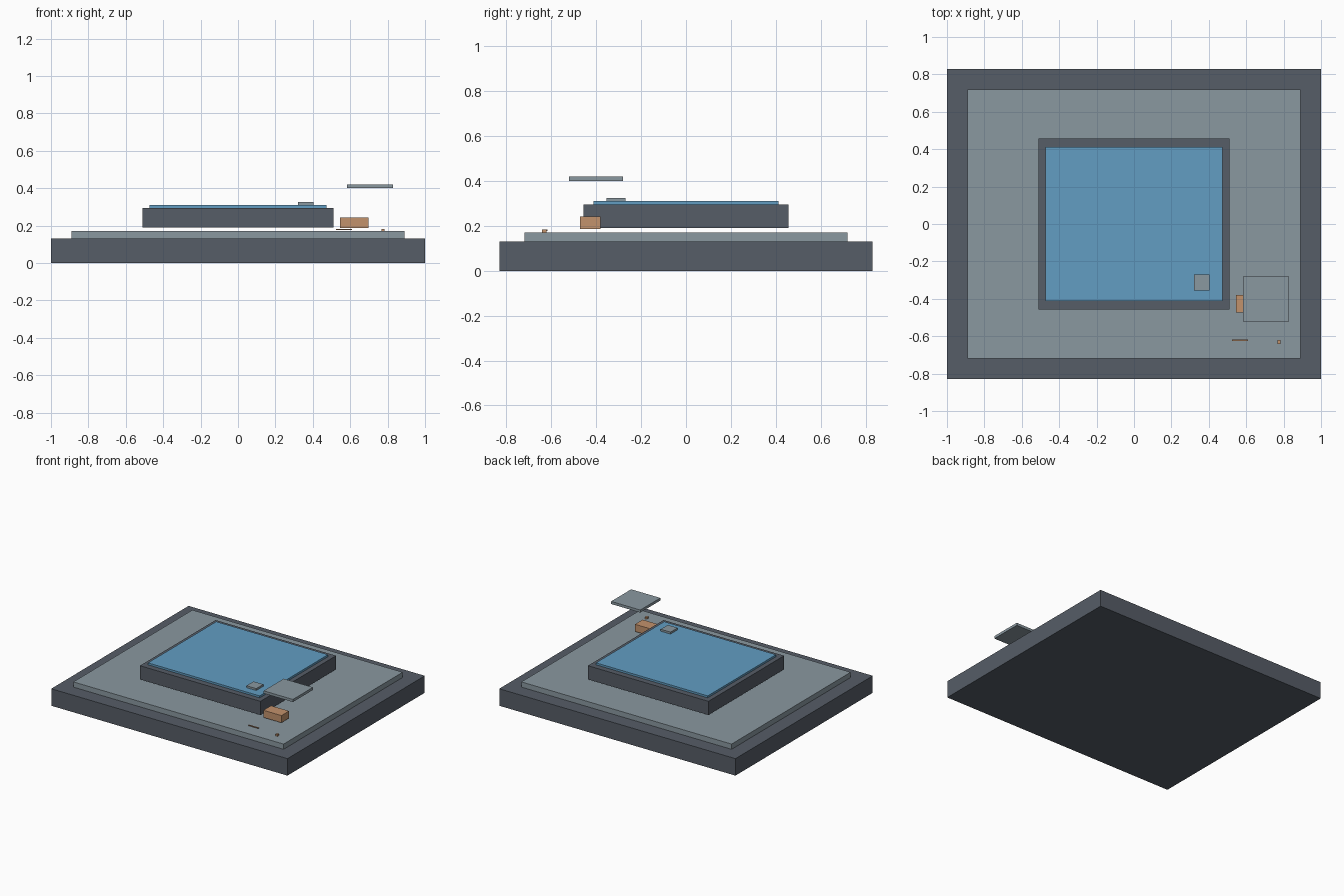
import bpy

cube = bpy.data.objects.get("Cube")
if cube:
    bpy.data.objects.remove(cube, do_unlink=True)


def to_linear(c):
    return c / 12.92 if c <= 0.04045 else ((c + 0.055) / 1.055) ** 2.4


def make_material(name, r, g, b):
    colour = [to_linear(v / 255) for v in (r, g, b)] + [1]
    mat = bpy.data.materials.new(name)
    mat.use_nodes = True
    mat.diffuse_color = colour
    bsdf = mat.node_tree.nodes["Principled BSDF"]
    bsdf.inputs["Base Color"].default_value = colour
    bsdf.inputs["Roughness"].default_value = 0.8
    return mat


slate = make_material("dark slate", 86, 93, 103)
grey = make_material("pale grey", 138, 152, 160)
blue = make_material("sky blue", 98, 157, 194)
copper = make_material("copper brown", 194, 146, 108)


def box(name, mat, x, y, z):
    """Box spanning the (low, high) range on each axis."""
    spans = (x, y, z)
    bpy.ops.mesh.primitive_cube_add(size=1, location=[(a + b) / 2 for a, b in spans])
    obj = bpy.context.object
    obj.name = name
    obj.scale = [b - a for a, b in spans]
    bpy.ops.object.transform_apply(location=False, rotation=False, scale=True)
    obj.data.materials.append(mat)
    return obj


def slab(name, mat, half_x, half_y, z):
    return box(name, mat, (-half_x, half_x), (-half_y, half_y), z)


# Stacked central slabs
slab("base", slate, 1, 0.83, (0, 0.13))
slab("deck", grey, 0.89, 0.72, (0.13, 0.17))
slab("raised_block", slate, 0.51, 0.457, (0.19, 0.295))
slab("blue_panel", blue, 0.473, 0.413, (0.295, 0.31))

# Small parts near the front left corner
box("small_tile", grey, (0.32, 0.403), (-0.355, -0.27), (0.31, 0.325))
box("floating_plate", grey, (0.583, 0.83), (-0.522, -0.28), (0.4, 0.42))
box("copper_block", copper, (0.545, 0.698), (-0.472, -0.38), (0.187, 0.242))
box("thin_strip", copper, (0.525, 0.61), (-0.625, -0.618), (0.177, 0.183))
box("tiny_stud", copper, (0.766, 0.784), (-0.641, -0.621), (0.17, 0.183))
